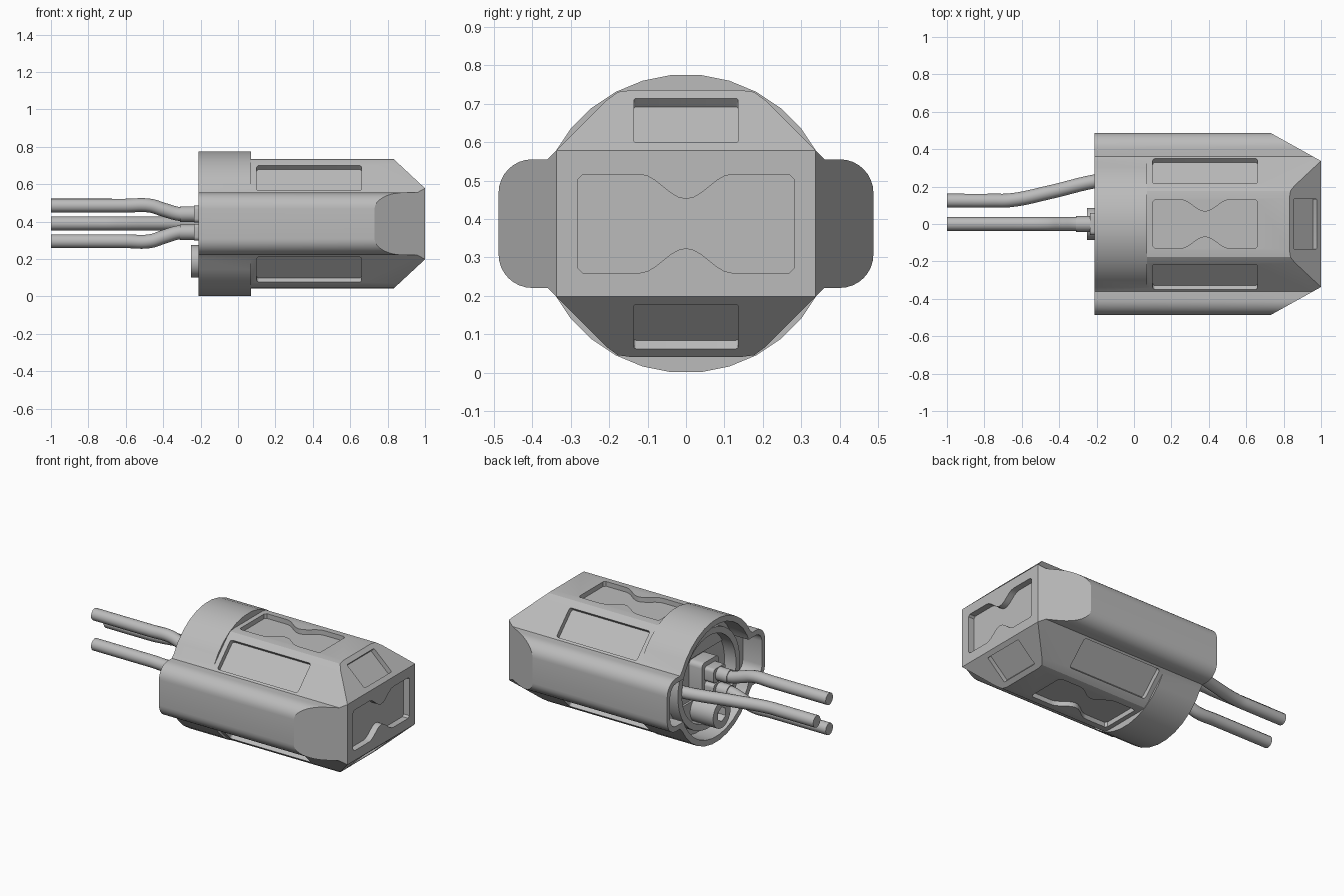
import bpy, bmesh, math
from mathutils import Vector as V

cube = bpy.data.objects.get("Cube")
if cube:
    bpy.data.objects.remove(cube, do_unlink=True)

CZ = 0.388            # height of the long axis
X, Y, Z = V((1, 0, 0)), V((0, 1, 0)), V((0, 0, 1))
AXIS = V((0, 0, CZ))

grey = bpy.data.materials.new("plain_grey")
grey.use_nodes = True
grey.diffuse_color = (0.5, 0.5, 0.5, 1)
grey.node_tree.nodes["Principled BSDF"].inputs["Base Color"].default_value = (0.5, 0.5, 0.5, 1)


def add_prism(bm, pts, origin, u, v, n, lo, hi):
    """Solid from a flat outline in the u, v plane, swept along n."""
    low = [bm.verts.new(origin + u * a + v * b + n * lo) for a, b in pts]
    high = [bm.verts.new(origin + u * a + v * b + n * hi) for a, b in pts]
    bm.faces.new(low)
    bm.faces.new(high)
    for i in range(len(pts)):
        j = (i + 1) % len(pts)
        bm.faces.new((low[i], low[j], high[j], high[i]))


def make(name, bm):
    bmesh.ops.recalc_face_normals(bm, faces=bm.faces)
    mesh = bpy.data.meshes.new(name)
    bm.to_mesh(mesh)
    bm.free()
    mesh.materials.append(grey)
    ob = bpy.data.objects.new(name, mesh)
    bpy.context.collection.objects.link(ob)
    return ob


def prism(name, pts, lo, hi, y=0, z=0):
    bm = bmesh.new()
    add_prism(bm, pts, AXIS + Y * y + Z * z, Y, Z, X, lo, hi)
    return make(name, bm)


def boolean(ob, tool, operation):
    mod = ob.modifiers.new("cut", "BOOLEAN")
    mod.operation, mod.object, mod.solver = operation, tool, "EXACT"
    deps = bpy.context.evaluated_depsgraph_get()
    mesh = bpy.data.meshes.new_from_object(ob.evaluated_get(deps))
    ob.modifiers.clear()
    ob.data = mesh
    bpy.data.objects.remove(tool, do_unlink=True)


def finish(ob, angle=28):
    bpy.ops.object.select_all(action="DESELECT")
    ob.select_set(True)
    bpy.context.view_layer.objects.active = ob
    bpy.ops.object.shade_smooth_by_angle(angle=math.radians(angle))


def circle(r, n=32):
    return [(r * math.cos((i + .5) * math.tau / n), r * math.sin((i + .5) * math.tau / n))
            for i in range(n)]


def rounded(w, h, r, n=4):
    """Rectangle of half sizes w, h with rounded corners."""
    pts = []
    for k, (sx, sy) in enumerate(((1, 1), (-1, 1), (-1, -1), (1, -1))):
        for i in range(n + 1):
            a = (k + i / n) * math.pi / 2
            pts.append((sx * (w - r) + r * math.cos(a), sy * (h - r) + r * math.sin(a)))
    return pts


def hourglass(w, h, waist, reach, n=12):
    """Rectangle whose long sides curve in to a waist."""
    top = []
    for i in range(n + 1):
        t = 1 - 2 * i / n
        top.append((t * reach, h - (h - waist) * (1 + math.cos(t * math.pi)) / 2))
    c = 0.012
    top = [(w, h - c), (w - c, h)] + top + [(c - w, h), (-w, h - c)]
    return top + [(-a, -b) for a, b in top]


# Body: chamfered section with a rounded lobe on each side
quarter = [(.14, .347), (.177, .342), (.207, .32), (.36, .167)]
quarter += [(.40 + .087 * math.sin(a), .08 + .087 * math.cos(a))
            for a in [i * math.pi / 16 for i in range(9)]]
half = quarter + [(y, -z) for y, z in reversed(quarter)]
section = half + [(-y, z) for y, z in reversed(half)]

bm = bmesh.new()
add_prism(bm, section, AXIS, Y, Z, X, -.21, 1)
# Tapered nose: one sloping cut on each of four sides
for s in (1, -1):
    for point, normal in ((V((1, 0, CZ + s * .19)), V((.158, 0, s * .17))),
                          (V((1, s * .337, CZ)), V((.15, s * .27, 0)))):
        cut = bmesh.ops.bisect_plane(bm, geom=bm.verts[:] + bm.edges[:] + bm.faces[:], dist=1e-5,
                                     plane_co=point, plane_no=normal, clear_outer=True)
        edges = [e for e in cut["geom_cut"] if isinstance(e, bmesh.types.BMEdge)]
        bmesh.ops.edgenet_fill(bm, edges=edges)
body = make("housing", bm)

boolean(body, prism("collar", circle(.388), -.21, .07), "UNION")

# Open back: round well plus a slot through both lobes
FLOOR = -.09
boolean(body, prism("well_cutter", circle(.352), -.3, FLOOR), "DIFFERENCE")
boolean(body, prism("lobe_cutter", rounded(.457, .135, .06), -.3, FLOOR + .013), "DIFFERENCE")

# Recessed panels
bm = bmesh.new()
DEPTH = -.03
for s in (1, -1):
    add_prism(bm, hourglass(.28, .13, .066, .13), AXIS + V((.38, 0, s * .347)),
              X, Y, Z * s, DEPTH, .03)
    slope = V((.158, 0, s * .17)).normalized()
    add_prism(bm, rounded(.135, .084, .006), V((.916, 0, CZ + s * .268)),
              Y, slope.cross(Y), slope, DEPTH, .03)
    for t in (1, -1):
        out = V((0, t, s)).normalized()
        add_prism(bm, rounded(.28, .095, .014), AXIS + V((.38, t * .2825, s * .2445)),
                  X, out.cross(X), out, DEPTH, .03)
add_prism(bm, hourglass(.28, .128, .064, .12), AXIS + X, Y, Z, X, -.04, .03)
boolean(body, make("panel_cutter", bm), "DIFFERENCE")
finish(body)

# Ring inside the well
ring = prism("inner_ring", circle(.31), FLOOR - .07, FLOOR + .01)
boolean(ring, prism("ring_cutter", circle(.27), -.4, FLOOR + .05), "DIFFERENCE")
finish(ring)

# Connector block with two sleeves
finish(prism("connector_block", rounded(.085, .125, .03), -.17, FLOOR + .01))
for name, z in (("upper", .052), ("lower", -.045)):
    finish(prism(name + "_flange", rounded(.06, .045, .02), -.235, -.16, z=z))
    finish(prism(name + "_sleeve", circle(.042, 24), -.31, -.2, z=z))

# Screw with a hexagonal socket
screw = prism("screw_head", circle(.087, 24), -.25, FLOOR + .01, z=-.2)
boolean(screw, prism("socket_cutter", circle(.045, 6), -.3, -.2, z=-.2), "DIFFERENCE")
finish(screw)


# Cables
def cable(name, pts):
    cu = bpy.data.curves.new(name, "CURVE")
    cu.dimensions = "3D"
    cu.bevel_depth, cu.bevel_resolution = .037, 4
    cu.use_fill_caps, cu.resolution_u = True, 6
    sp = cu.splines.new("BEZIER")
    sp.bezier_points.add(len(pts) - 1)
    for bp, p in zip(sp.bezier_points, pts):
        bp.co = p
        bp.handle_left_type = bp.handle_right_type = "AUTO"
    tmp = bpy.data.objects.new(name + "_path", cu)
    bpy.context.collection.objects.link(tmp)
    deps = bpy.context.evaluated_depsgraph_get()
    mesh = bpy.data.meshes.new_from_object(tmp.evaluated_get(deps))
    bpy.data.objects.remove(tmp, do_unlink=True)
    mesh.materials.clear()
    mesh.materials.append(grey)
    ob = bpy.data.objects.new(name, mesh)
    bpy.context.collection.objects.link(ob)
    finish(ob, 40)


for name, far, near in (("upper", .485, .44), ("lower", .295, .343)):
    cable(name + "_cable", [(-1, 0, far), (-.6, 0, far), (-.47, 0, far),
                            (-.395, 0, (far + near) / 2), (-.31, 0, near), (-.25, 0, near)])
cable("side_cable", [(-1, .125, .39), (-.75, .125, .39), (-.66, .127, .39),
                     (-.45, .17, .39), (-.21, .228, .39), (-.08, .245, .39)])
